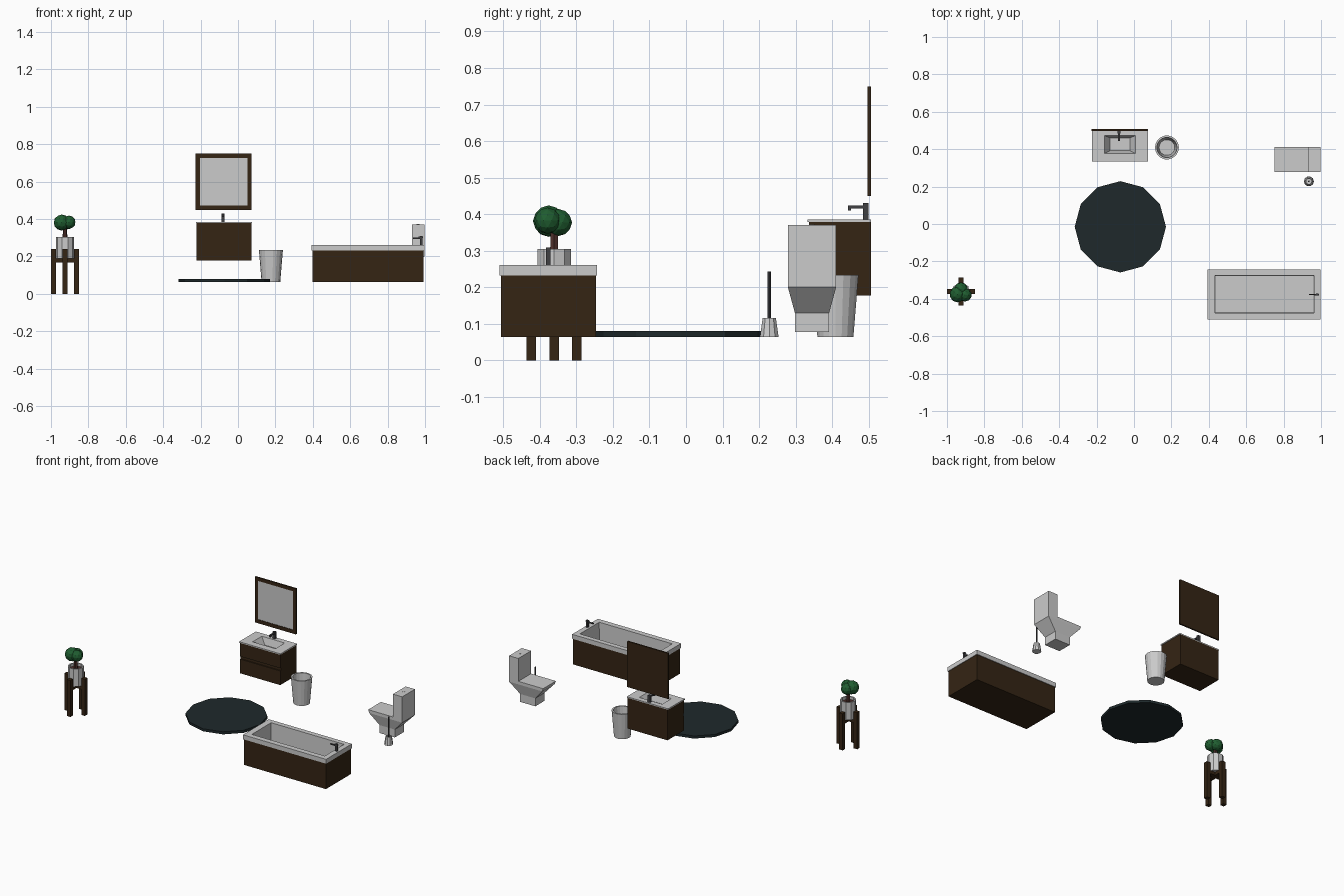
import bpy, bmesh
from math import cos, sin, pi

if "Cube" in bpy.data.objects:
    bpy.data.objects.remove(bpy.data.objects["Cube"])


def material(name, r, g, b):
    m = bpy.data.materials.new(name)
    m.diffuse_color = (r, g, b, 1)
    m.use_nodes = True
    m.node_tree.nodes["Principled BSDF"].inputs["Base Color"].default_value = m.diffuse_color
    return m


WOOD = material("dark_wood", .035, .018, .007)
METAL = material("dark_metal", .05, .05, .055)
RUG = material("rug_cloth", .013, .022, .024)
LEAF = material("leaf", .014, .11, .03)
BARK = material("bark", .08, .03, .025)


def finish(name, bm, mat):
    bmesh.ops.recalc_face_normals(bm, faces=bm.faces)
    me = bpy.data.meshes.new(name)
    bm.to_mesh(me)
    bm.free()
    if mat:
        me.materials.append(mat)
    ob = bpy.data.objects.new(name, me)
    bpy.context.collection.objects.link(ob)
    return ob


def loft(name, rings, mat=None, caps=(True, True)):
    """Skin a series of rings that share a point count."""
    bm = bmesh.new()
    vs = [[bm.verts.new(p) for p in r] for r in rings]
    for a, b in zip(vs, vs[1:]):
        for i in range(len(a)):
            j = (i + 1) % len(a)
            bm.faces.new((a[i], a[j], b[j], b[i]))
    if caps[0]:
        bm.faces.new(vs[0])
    if caps[1]:
        bm.faces.new(vs[-1])
    return finish(name, bm, mat)


def rect(x0, x1, y0, y1, z):
    return [(x0, y0, z), (x1, y0, z), (x1, y1, z), (x0, y1, z)]


def upright(x0, x1, z0, z1, y):
    return [(x0, y, z0), (x1, y, z0), (x1, y, z1), (x0, y, z1)]


def circle(x, y, r, z, n):
    return [(x + r * cos(2 * pi * i / n), y + r * sin(2 * pi * i / n), z) for i in range(n)]


def turned(name, x, y, profile, n, mat=None):
    return loft(name, [circle(x, y, r, z, n) for r, z in profile], mat)


def box(name, x0, x1, y0, y1, z0, z1, mat=None):
    return loft(name, [rect(x0, x1, y0, y1, z0), rect(x0, x1, y0, y1, z1)], mat)


# Bathtub: wooden casing, rim with sunken basin, tap
loft("tub_casing", [rect(.397, .993, -.506, -.247, .063),
                    rect(.397, .993, -.506, -.247, .232)], WOOD, (True, False))
loft("tub_basin", [rect(.397, .993, -.506, -.247, .232),
                   rect(.393, .997, -.51, -.243, .232),
                   rect(.393, .997, -.51, -.243, .261),
                   rect(.433, .963, -.475, -.275, .261),
                   rect(.437, .959, -.471, -.279, .1)], None, (False, True))
box("tub_tap_post", .974, .986, -.383, -.371, .261, .308, METAL)
box("tub_tap_spout", .936, .976, -.38, -.374, .292, .3, METAL)
box("tub_tap_lever", .966, .99, -.381, -.373, .298, .305, METAL)

# Toilet: tapered bowl and foot, tank, flush button
loft("toilet_bowl", [rect(.82, .93, .298, .392, .078), rect(.82, .93, .298, .392, .13),
                     rect(.757, .997, .279, .411, .2), rect(.75, .997, .279, .411, .22)])
box("toilet_tank", .93, .997, .279, .411, .22, .37)
turned("flush_button", .963, .345, [(.008, .37), (.008, .372)], 8)

# Toilet brush
turned("brush_holder", .935, .228, [(.027, .063), (.019, .116), (.014, .116), (.014, .1)], 10)
turned("brush_handle", .935, .228, [(.0045, .1), (.0045, .243)], 8, METAL)

# Waste bin, hollow
turned("waste_bin", .176, .409, [(.05, .064), (.064, .233), (.054, .233), (.042, .075)], 18)

# Vanity: cabinet, two drawer fronts, counter with sunken sink, tap
loft("cabinet", [rect(-.221, .071, .344, .507, .177), rect(-.221, .071, .344, .507, .378)],
     WOOD, (True, False))
for label, z0, z1 in (("lower", .177, .27), ("upper", .288, .378)):
    box(label + "_drawer_front", -.221, .071, .337, .344, z0, z1, WOOD)
loft("counter_sink", [rect(-.221, .071, .337, .507, .378),
                      rect(-.225, .075, .333, .507, .378),
                      rect(-.225, .075, .333, .507, .385),
                      rect(-.158, .008, .377, .473, .385),
                      rect(-.128, -.022, .392, .46, .34)], None, (False, True))
box("sink_tap_post", -.088, -.071, .484, .499, .385, .43, METAL)
box("sink_tap_spout", -.085, -.074, .444, .486, .416, .424, METAL)
box("sink_tap_tip", -.085, -.074, .444, .451, .41, .416, METAL)

# Mirror: frame with recessed glass
loft("mirror_frame", [upright(-.226, .072, .449, .749, .507), upright(-.226, .072, .449, .749, .497),
                      upright(-.204, .05, .473, .727, .497), upright(-.204, .05, .473, .727, .5)],
     WOOD, (True, False))
loft("mirror_glass", [upright(-.204, .05, .473, .727, .5)], None, (True, False))

# Round rug
turned("rug", -.073, -.015, [(.244, .063), (.244, .08)], 12, RUG)

# Plant stand: four legs around a cross brace
PX, PY, H = -.925, -.361, .013
for i, (dx, dy) in enumerate(((1, 0), (0, 1), (-1, 0), (0, -1))):
    cx, cy = PX + dx * .062, PY + dy * .062
    box(f"stand_leg_{i + 1}", cx - H, cx + H, cy - H, cy + H, 0, .24, WOOD)
box("brace_x", PX - .05, PX + .05, PY - H, PY + H, .167, .188, WOOD)
box("brace_y", PX - H, PX + H, PY - .05, PY + .05, .167, .188, WOOD)

# Potted tree
turned("pot", PX, PY, [(.048, .188), (.048, .304), (.04, .304), (.04, .28)], 10)
turned("soil", PX, PY, [(.04, .275), (.04, .285)], 10, BARK)
turned("trunk", PX, PY, [(.013, .28), (.011, .36)], 6, BARK)
for i, (x, y, z, r) in enumerate(((-.943, -.376, .381, .043), (-.904, -.379, .382, .036),
                                  (-.925, -.349, .377, .037))):
    bm = bmesh.new()
    bmesh.ops.create_icosphere(bm, subdivisions=2, radius=r)
    bmesh.ops.translate(bm, verts=bm.verts, vec=(x, y, z))
    finish(f"foliage_{i + 1}", bm, LEAF)
